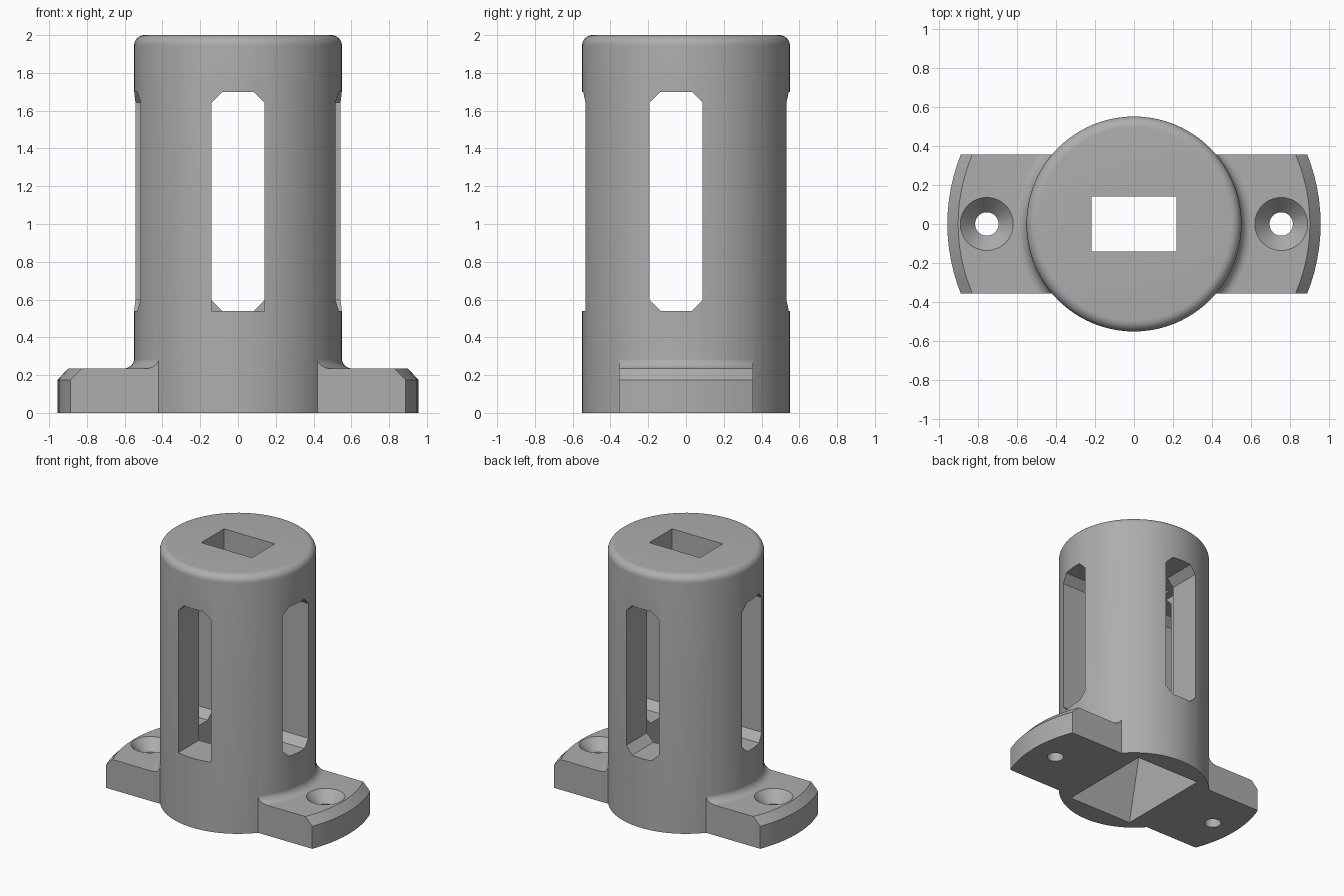
import bpy, bmesh, math
from mathutils import Matrix, Vector

if "Cube" in bpy.data.objects:
    bpy.data.objects.remove(bpy.data.objects["Cube"])

grey = bpy.data.materials.new("plain grey")
grey.use_nodes = True
grey.diffuse_color = (0.42, 0.42, 0.42, 1)
grey.node_tree.nodes["Principled BSDF"].inputs["Base Color"].default_value = grey.diffuse_color


def finish(name, bm):
    bmesh.ops.recalc_face_normals(bm, faces=bm.faces)
    mesh = bpy.data.meshes.new(name)
    bm.to_mesh(mesh)
    bm.free()
    mesh.materials.append(grey)
    ob = bpy.data.objects.new(name, mesh)
    bpy.context.collection.objects.link(ob)
    return ob


def lathe(name, profile, x=0, steps=96):
    """Revolve (radius, height) points that start and end on the axis."""
    bm = bmesh.new()
    vs = [bm.verts.new((r, 0, z)) for r, z in profile]
    es = [bm.edges.new(pair) for pair in zip(vs, vs[1:])]
    bmesh.ops.spin(bm, geom=vs + es, axis=(0, 0, 1), cent=(0, 0, 0),
                   angle=math.tau, steps=steps)
    bmesh.ops.remove_doubles(bm, verts=bm.verts, dist=1e-4)
    bmesh.ops.translate(bm, verts=bm.verts, vec=(x, 0, 0))
    return finish(name, bm)


def loft(name, lower, upper):
    """Solid between two matching outlines."""
    bm = bmesh.new()
    a = [bm.verts.new(p) for p in lower]
    b = [bm.verts.new(p) for p in upper]
    bm.faces.new(a)
    bm.faces.new(b)
    for i in range(len(a)):
        j = (i + 1) % len(a)
        bm.faces.new((a[i], a[j], b[j], b[i]))
    return finish(name, bm)


def rect(hx, hy, z):
    return [(-hx, -hy, z), (hx, -hy, z), (hx, hy, z), (-hx, hy, z)]


def block(name, hx, hy, z0, z1):
    return loft(name, rect(hx, hy, z0), rect(hx, hy, z1))


def window(name, angle, shift, square_sill=False):
    """Upright slot with clipped corners, reaching from the core outwards."""
    w, lo, hi, c = 0.14, 0.54, 1.7, 0.057
    sill = [(-w, lo), (w, lo)] if square_sill else [
        (-w, lo + c), (-w + c, lo), (w - c, lo), (w, lo + c)]
    outline = sill + [(w, hi - c), (w - c, hi), (-w + c, hi), (-w, hi - c)]
    turn = Matrix.Rotation(angle, 3, 'Z')
    move = Vector(shift)
    ring = lambda y: [turn @ Vector((u, y, z)) + move for u, z in outline]
    return loft(name, ring(-0.2), ring(-0.8))


def boolean(ob, other, operation):
    mod = ob.modifiers.new(operation.title(), 'BOOLEAN')
    mod.operation, mod.solver, mod.object = operation, 'EXACT', other
    bpy.context.view_layer.objects.active = ob
    bpy.ops.object.modifier_apply(modifier=mod.name)
    bpy.data.objects.remove(other)


def arc(cx, cz, r, start, end, n=8):
    return [(cx + r * math.cos(math.radians(start + (end - start) * i / n)),
             cz + r * math.sin(math.radians(start + (end - start) * i / n)))
            for i in range(n + 1)]


# Round housing with a softened top rim
R, H = 0.55, 2.0
housing = lathe("slotted_housing", [(0, 0), (R, 0)]
                + arc(R - 0.055, H - 0.055, 0.055, 0, 90) + [(0, H)])

# Mounting flange: turned disc with a bevelled rim and a fillet, trimmed to a bar
flange = lathe("flange", [(0, 0), (0.955, 0), (0.955, 0.175), (0.9, 0.235)]
               + arc(R + 0.057, 0.292, 0.058, 270, 180) + [(0, 0.292)])
boolean(flange, block("trim", 1.2, 0.355, -0.1, 0.5), 'INTERSECT')
boolean(housing, flange, 'UNION')

# Inner chamber, flared towards its open base
boolean(housing, block("chamber", 0.28, 0.28, 0.45, 1.7), 'DIFFERENCE')
boolean(housing, loft("flare", rect(0.28, 0.392, -0.03), rect(0.28, 0.28, 0.5)), 'DIFFERENCE')

# Rectangular hole in the cap
boolean(housing, block("cap_hole", 0.217, 0.14, 1.5, 2.2), 'DIFFERENCE')

# Windows on all four sides; the front one has a square sill
for i, shift in enumerate([(0, 0, 0), (0, -0.052, 0), (0, 0, 0), (0, -0.052, 0)]):
    boolean(housing, window("window", i * math.pi / 2, shift, i == 0), 'DIFFERENCE')

# Countersunk screw holes
for side in (-1, 1):
    boolean(housing, lathe("screw_hole", [(0, -0.1), (0.06, -0.1), (0.06, 0.15),
                                          (0.137, 0.236), (0.137, 0.4), (0, 0.4)],
                           side * 0.753, 48), 'DIFFERENCE')

bpy.ops.object.select_all(action='DESELECT')
housing.select_set(True)
bpy.context.view_layer.objects.active = housing
bpy.ops.object.shade_smooth_by_angle(angle=math.radians(30))
